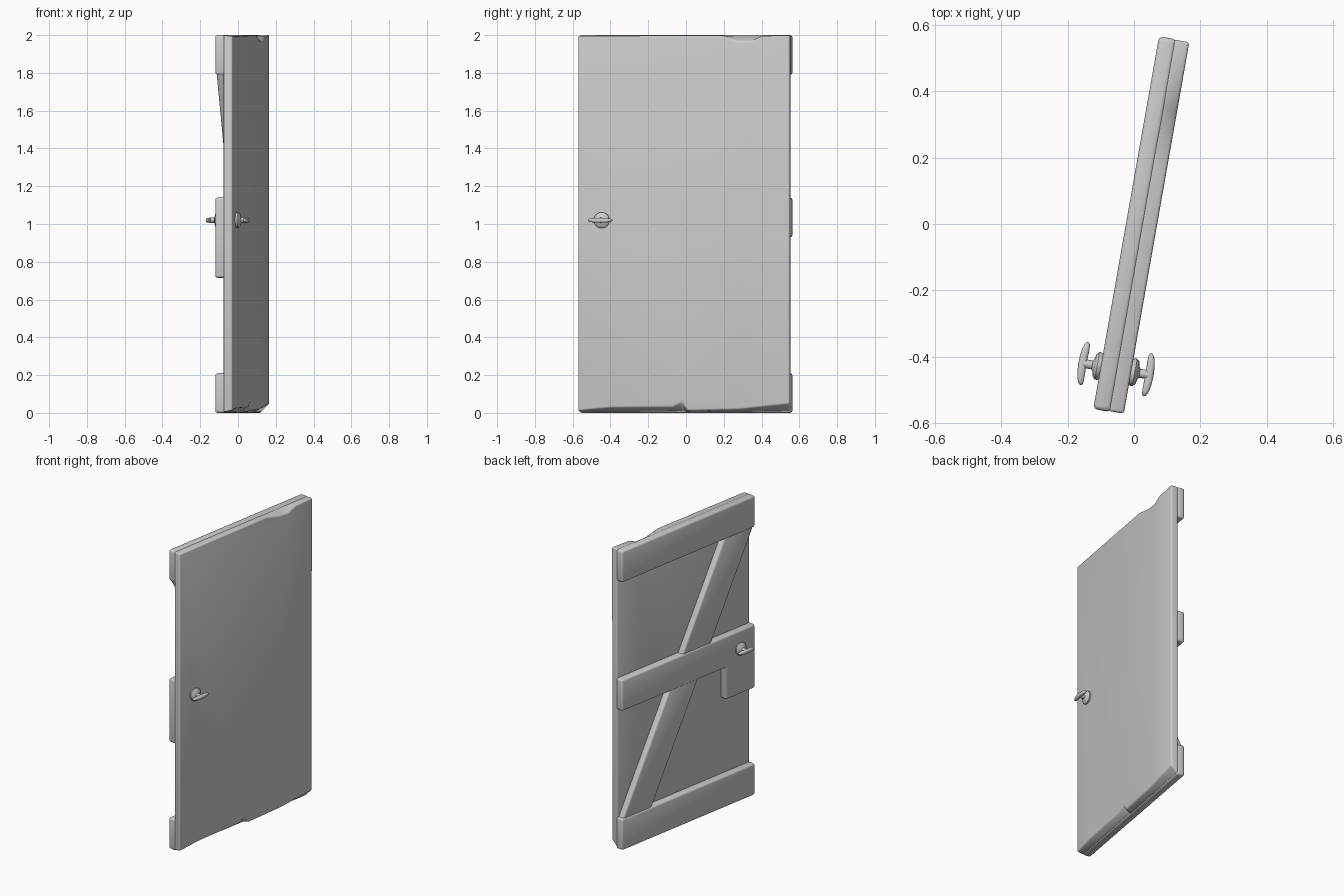
import bpy, bmesh, math
from mathutils import Matrix

if "Cube" in bpy.data.objects:
    bpy.data.objects.remove(bpy.data.objects["Cube"])

SWING = Matrix.Rotation(math.radians(-10), 4, 'Z')  # door stands slightly ajar

grey = bpy.data.materials.new("plain_grey")
grey.diffuse_color = (0.6, 0.6, 0.6, 1)
grey.use_nodes = True
grey.node_tree.nodes["Principled BSDF"].inputs["Base Color"].default_value = grey.diffuse_color


def finish(name, bm, bevel=0.0):
    bmesh.ops.recalc_face_normals(bm, faces=bm.faces)
    if bevel:
        edges = [e for e in bm.edges if e.calc_face_angle(0) > math.radians(35)]
        bmesh.ops.bevel(bm, geom=edges, offset=bevel, segments=3,
                        profile=0.5, affect='EDGES', clamp_overlap=False)
    bm.transform(SWING)
    me = bpy.data.meshes.new(name)
    bm.to_mesh(me)
    bm.free()
    me.materials.append(grey)
    ob = bpy.data.objects.new(name, me)
    bpy.context.collection.objects.link(ob)
    bpy.context.view_layer.objects.active = ob
    ob.select_set(True)
    bpy.ops.object.shade_smooth_by_angle(angle=math.radians(40))
    ob.select_set(False)
    return ob


def slab(name, inner, outer, x0, x1, bevel):
    """Join two (y, z) outlines lying at x0 and x1."""
    bm = bmesh.new()
    a = [bm.verts.new((x0, y, z)) for y, z in inner]
    b = [bm.verts.new((x1, y, z)) for y, z in outer]
    bm.faces.new(a)
    bm.faces.new(b)
    for i in range(len(a)):
        j = (i + 1) % len(a)
        bm.faces.new((a[i], a[j], b[j], b[i]))
    return finish(name, bm, bevel)


# Main panel, with worn top and bottom edges on the outer face
bottom = [(-0.568, 0.012), (-0.4, 0.028), (-0.06, 0.033), (-0.01, 0.06),
          (0.02, 0.012), (0.3, 0.02), (0.568, 0.05)]
top = [(0.568, 2.0), (0.42, 1.995), (0.36, 1.965), (0.28, 1.97),
       (0.18, 1.998), (-0.568, 1.995)]
inner = [(y, 0.004) for y, z in bottom] + [(y, 1.998) for y, z in top]
slab("door_panel", inner, bottom + top, 0.022, 0.069, 0.008)


# Cross beams on the inner side
def beam(name, pts, x0=-0.024):
    slab(name, pts, pts, x0, 0.03, 0.013)


def rect(y0, y1, z0, z1):
    return [(y0, z0), (y1, z0), (y1, z1), (y0, z1)]


beam("bottom_beam", rect(-0.57, 0.57, 0.0, 0.21))
beam("top_beam", rect(-0.57, 0.57, 1.79, 2.0))
# Middle beam carries the lock block below its latch end
beam("middle_beam", [(-0.57, 0.715), (-0.32, 0.715), (-0.32, 0.93),
                     (0.57, 0.93), (0.57, 1.14), (-0.57, 1.14)])

# Diagonal braces, running in one line past the middle beam
def brace_y(z):
    return 0.43 - (z - 0.21) * 0.865 / 1.58


for name, z0, z1 in (("lower_brace", 0.19, 0.95), ("upper_brace", 1.12, 1.81)):
    h = 0.125
    beam(name, [(brace_y(z0) - h, z0), (brace_y(z0) + h, z0),
                (brace_y(z1) + h, z1), (brace_y(z1) - h, z1)], -0.018)


# Turn handles on both faces: a lathed rose and stem with a bowed grip
ROSE = [(0.0, -0.005), (0.036, -0.005), (0.042, 0.004), (0.042, 0.011),
        (0.034, 0.019), (0.02, 0.022), (0.0135, 0.026), (0.0135, 0.055), (0.0, 0.055)]


def handle(label, face_x, side):
    place = Matrix.Translation((face_x, -0.44, 1.02))
    bm = bmesh.new()
    vs = [bm.verts.new((side * h, r, 0)) for r, h in ROSE]
    es = [bm.edges.new(p) for p in zip(vs, vs[1:])]
    bmesh.ops.spin(bm, geom=vs + es, axis=(1, 0, 0), cent=(0, 0, 0),
                   angle=2 * math.pi, steps=24)
    bmesh.ops.remove_doubles(bm, verts=bm.verts, dist=0.0003)
    bm.transform(place)
    finish(label + "_handle_rose", bm)

    bm = bmesh.new()
    bmesh.ops.create_uvsphere(bm, u_segments=20, v_segments=12, radius=1)
    for v in bm.verts:
        x, y, z = (math.copysign(abs(c) ** 0.75, c) for c in v.co)
        v.co = (side * (0.056 - 0.006 * y * y) + x * 0.0125, y * 0.066, z * 0.0125)
    bm.transform(place)
    finish(label + "_handle_grip", bm)


handle("outer", 0.069, 1)
handle("inner", -0.024, -1)
